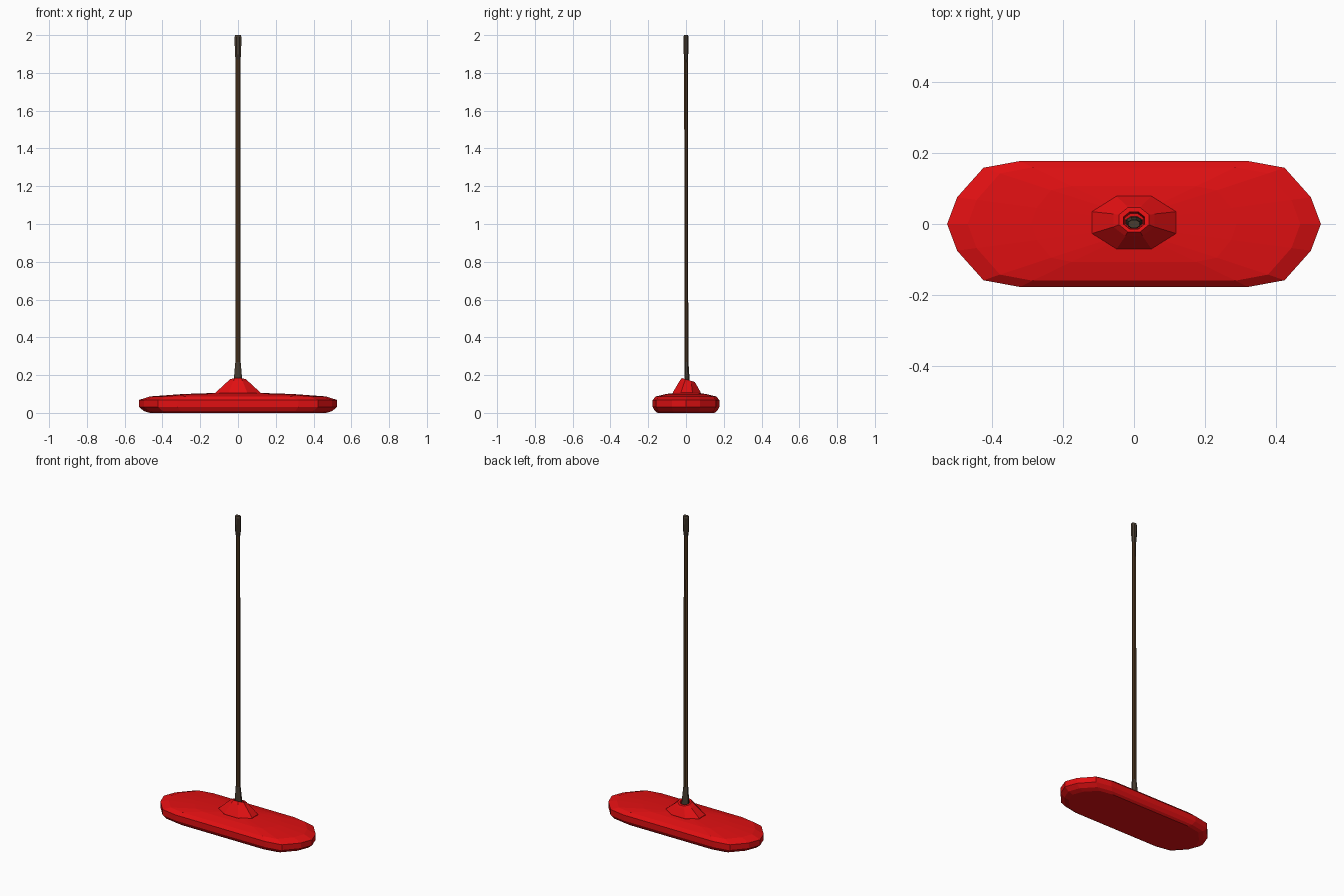
import bpy
import bmesh
import math

cube = bpy.data.objects.get("Cube")
if cube:
    bpy.data.objects.remove(cube, do_unlink=True)


def material(name, rgb):
    mat = bpy.data.materials.new(name)
    mat.use_nodes = True
    mat.diffuse_color = (*rgb, 1)
    mat.node_tree.nodes["Principled BSDF"].inputs["Base Color"].default_value = (*rgb, 1)
    return mat


red = material("bright red", (0.75, 0.005, 0.006))
wood = material("brown wood", (0.09, 0.045, 0.018))
grip = material("dark grip brown", (0.065, 0.046, 0.03))


def loft(name, rings, mat):
    """Skin a stack of equal-length point rings and cap both ends."""
    bm = bmesh.new()
    loops = [[bm.verts.new(p) for p in ring] for ring in rings]
    for low, high in zip(loops, loops[1:]):
        for i in range(len(low)):
            j = (i + 1) % len(low)
            bm.faces.new((low[i], low[j], high[j], high[i]))
    bm.faces.new(loops[0][::-1])
    bm.faces.new(loops[-1])
    bmesh.ops.recalc_face_normals(bm, faces=bm.faces)
    mesh = bpy.data.meshes.new(name)
    bm.to_mesh(mesh)
    bm.free()
    mesh.materials.append(mat)
    obj = bpy.data.objects.new(name, mesh)
    bpy.context.collection.objects.link(obj)
    return obj


def oval(rx, ry, z, y=0, tilt=0, sides=8):
    """Faceted oval ring, lower toward the back when tilted."""
    ring = []
    for i in range(sides):
        a = math.tau * (i + 0.5) / sides
        k = 1 / math.cos(math.pi / sides)
        dy = ry * k * math.sin(a)
        ring.append((rx * k * math.cos(a), y + dy, z - tilt * dy))
    return ring


# Head: a long pad with clipped ends and a gently crowned top
quarter = [(0.525, 0), (0.497, 0.075), (0.423, 0.158), (0.32, 0.177)]
outline = quarter + [(-x, y) for x, y in quarter[::-1]]
outline += [(x, -y) for x, y in outline[::-1] if y]


def head_ring(sx, sy, z):
    return [(x * sx, y * sy, z) for x, y in outline]


loft("head", [
    head_ring(0.89, 0.85, 0),
    head_ring(0.95, 0.93, 0.01),
    head_ring(1, 1, 0.032),
    head_ring(1, 1, 0.068),
    head_ring(0.89, 0.9, 0.087),
    head_ring(0.55, 0.6, 0.1),
    head_ring(0.2, 0.3, 0.106),
], red)

# Hub: sloped socket with a rim that drops toward the back
loft("hub", [
    oval(0.12, 0.075, 0.09, 0.004),
    oval(0.118, 0.074, 0.108, 0.004),
    oval(0.058, 0.044, 0.16, 0.01, 0.2),
    oval(0.042, 0.034, 0.174, 0.012, 0.3),
    oval(0.03, 0.024, 0.174, 0.01, 0.3),
    oval(0.027, 0.021, 0.14, 0.008),
], red)

# Handle: flared ferrule, slim shaft and thicker end grip
loft("ferrule", [oval(0.024, 0.015, 0.13, 0.006),
                 oval(0.022, 0.014, 0.18, 0.005),
                 oval(0.014, 0.011, 0.27, 0.002)], grip)
loft("shaft", [oval(0.0135, 0.0105, 0.27, 0.002),
               oval(0.0125, 0.0095, 1.88, 0)], wood)
loft("end_grip", [oval(0.0125, 0.0095, 1.87),
                  oval(0.0165, 0.012, 1.9),
                  oval(0.018, 0.013, 1.99),
                  oval(0.016, 0.011, 2)], grip)
